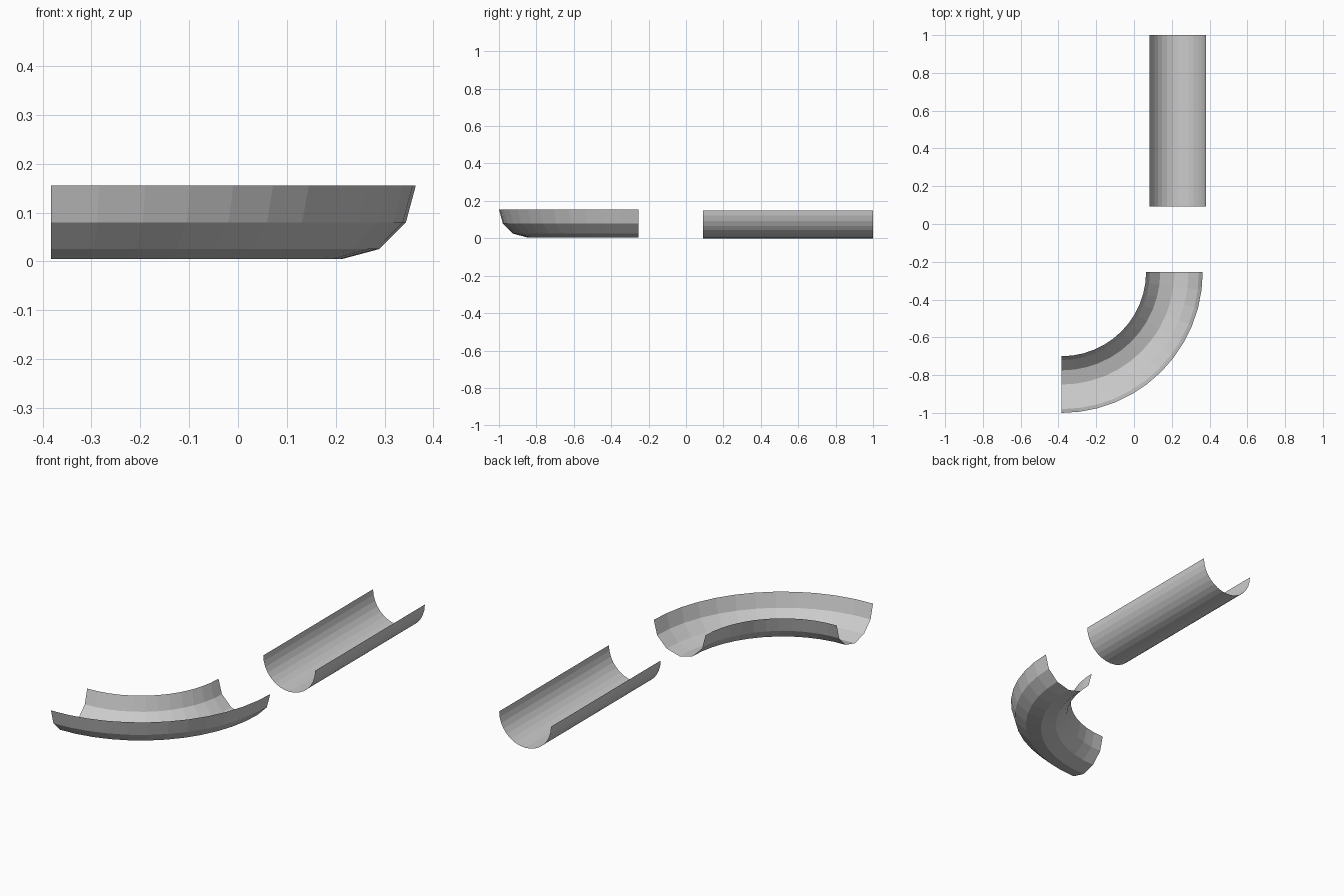
import bpy, bmesh
from math import sin, cos, pi

if "Cube" in bpy.data.objects:
    bpy.data.objects.remove(bpy.data.objects["Cube"])

RADIUS = 0.15


def half_round(steps):
    """Open half-circle channel section: (offset across, height below rim)."""
    return [(RADIUS * cos(pi + pi * i / steps), RADIUS * sin(pi + pi * i / steps))
            for i in range(steps + 1)]


def loft(name, rings):
    """Thin open sheet skinned across a list of point rings."""
    bm = bmesh.new()
    rows = [[bm.verts.new(p) for p in ring] for ring in rings]
    for a, b in zip(rows, rows[1:]):
        for i in range(len(a) - 1):
            bm.faces.new((a[i], a[i + 1], b[i + 1], b[i]))
    mesh = bpy.data.meshes.new(name)
    bm.to_mesh(mesh)
    bm.free()
    obj = bpy.data.objects.new(name, mesh)
    bpy.context.collection.objects.link(obj)
    return obj


# Straight channel running along y
loft("straight_channel",
     [[(0.232 + u, y, RADIUS + v) for u, v in half_round(16)]
      for y in (1.0, 0.092)])

# Quarter-turn channel: coarser section swept round a 90 degree bend
CX, CY, BEND, SEGMENTS = -0.383, -0.253, 0.597, 12
angles = [-pi / 2 + pi / 2 * i / SEGMENTS for i in range(SEGMENTS + 1)]
loft("curved_channel",
     [[(CX + (BEND + u) * cos(a), CY + (BEND + u) * sin(a), 0.155 + v)
       for u, v in half_round(6)]
      for a in reversed(angles)])
